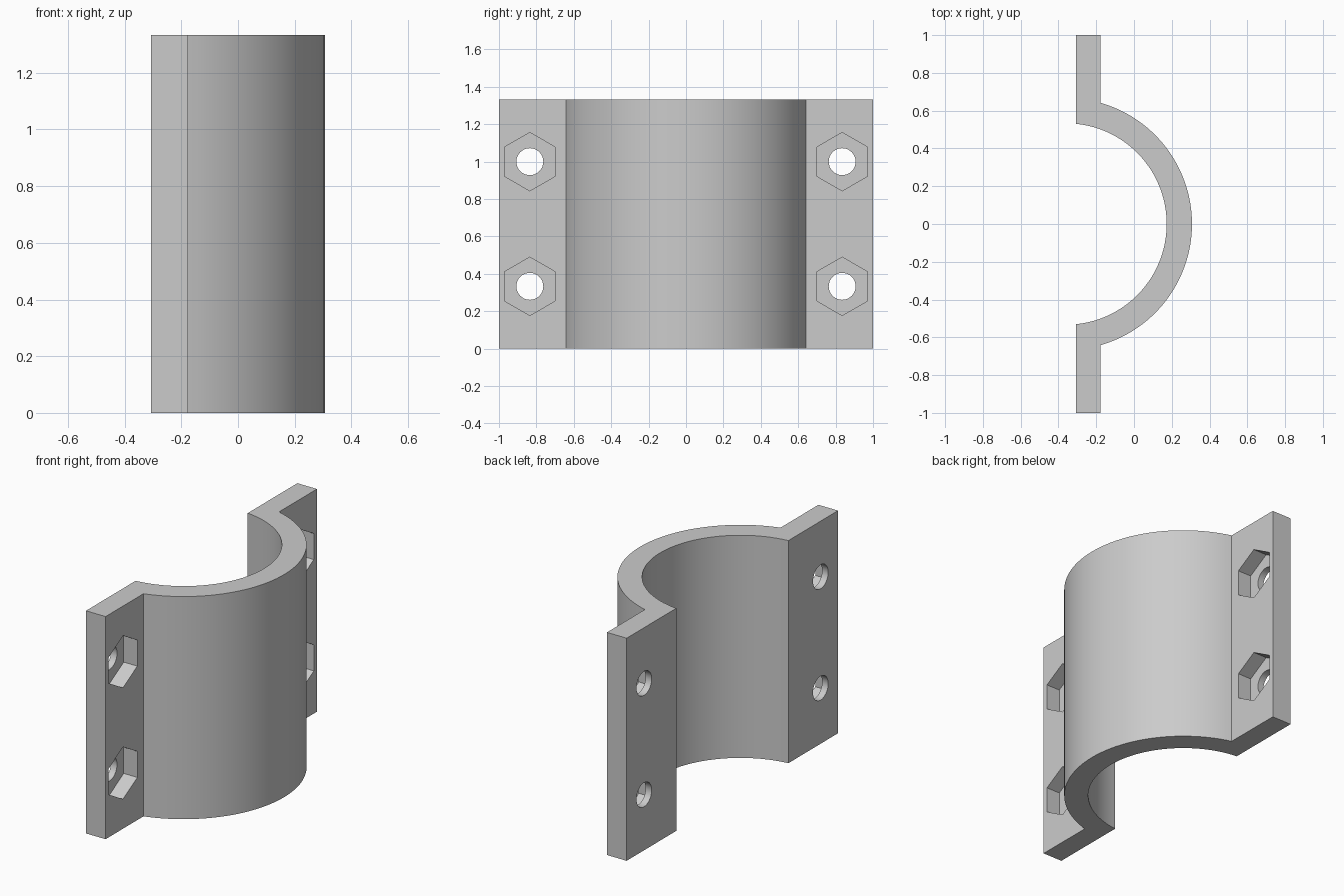
import bpy, bmesh
from math import asin, acos, cos, sin, pi
from mathutils import Matrix

if "Cube" in bpy.data.objects:
    bpy.data.objects.remove(bpy.data.objects["Cube"])

HEIGHT = 1.333
BACK, FRONT = -0.307, -0.177       # flange faces along x
CENTRE, R_IN, R_OUT = -0.36, 0.533, 0.667
STEPS = 48
POCKET_DEPTH = 0.09

grey = bpy.data.materials.new("plain grey")
grey.use_nodes = True
colour = (0.6, 0.6, 0.6, 1)
grey.diffuse_color = colour
grey.node_tree.nodes["Principled BSDF"].inputs["Base Color"].default_value = colour


def to_object(bm, name):
    bmesh.ops.recalc_face_normals(bm, faces=bm.faces)
    mesh = bpy.data.meshes.new(name)
    bm.to_mesh(mesh)
    bm.free()
    mesh.materials.append(grey)
    obj = bpy.data.objects.new(name, mesh)
    bpy.context.collection.objects.link(obj)
    return obj


def arc(radius, end_x):
    """Points from the -y end to the +y end, ending on the plane x = end_x."""
    a = acos((end_x - CENTRE) / radius)
    angles = [a * (2 * i / STEPS - 1) for i in range(STEPS + 1)]
    return [(CENTRE + radius * cos(t), radius * sin(t)) for t in angles]


def prism_along_x(name, sides, radius, x0, x1, y, z):
    """Cutter with its axis along x and a corner pointing up."""
    bm = bmesh.new()
    ring = [bm.verts.new((x0, y + radius * sin(2 * pi * i / sides),
                          z + radius * cos(2 * pi * i / sides))) for i in range(sides)]
    face = bm.faces.new(ring)
    top = bmesh.ops.extrude_face_region(bm, geom=[face])["geom"]
    bmesh.ops.translate(bm, vec=(x1 - x0, 0, 0),
                        verts=[v for v in top if isinstance(v, bmesh.types.BMVert)])
    cutter = to_object(bm, name)
    cutter.hide_render = True
    return cutter


# Half clamp: curved shell with a flange at each end
outline = [(BACK, -1), (FRONT, -1)] + arc(R_OUT, FRONT) + [(FRONT, 1), (BACK, 1)]
outline += list(reversed(arc(R_IN, BACK)))
bm = bmesh.new()
base = bm.faces.new([bm.verts.new((x, y, 0)) for x, y in outline])
top = bmesh.ops.extrude_face_region(bm, geom=[base])["geom"]
bmesh.ops.translate(bm, vec=(0, 0, HEIGHT),
                    verts=[v for v in top if isinstance(v, bmesh.types.BMVert)])
clamp = to_object(bm, "half_clamp")
bpy.context.view_layer.objects.active = clamp
clamp.select_set(True)

# Bolt holes with hexagonal nut pockets
for y in (-0.835, 0.835):
    for z in (HEIGHT / 4, HEIGHT * 3 / 4):
        for cutter in (
            prism_along_x("nut_pocket_cutter", 6, 0.156, FRONT - POCKET_DEPTH, FRONT + 0.1, y, z),
            prism_along_x("bolt_hole_cutter", 32, 0.072, BACK - 0.1, FRONT + 0.1, y, z),
        ):
            cut = clamp.modifiers.new("cut", 'BOOLEAN')
            cut.operation = 'DIFFERENCE'
            cut.solver = 'EXACT'
            cut.object = cutter
            bpy.ops.object.modifier_apply(modifier=cut.name)
            bpy.data.objects.remove(cutter)

bpy.ops.object.shade_smooth_by_angle(angle=pi / 6)
